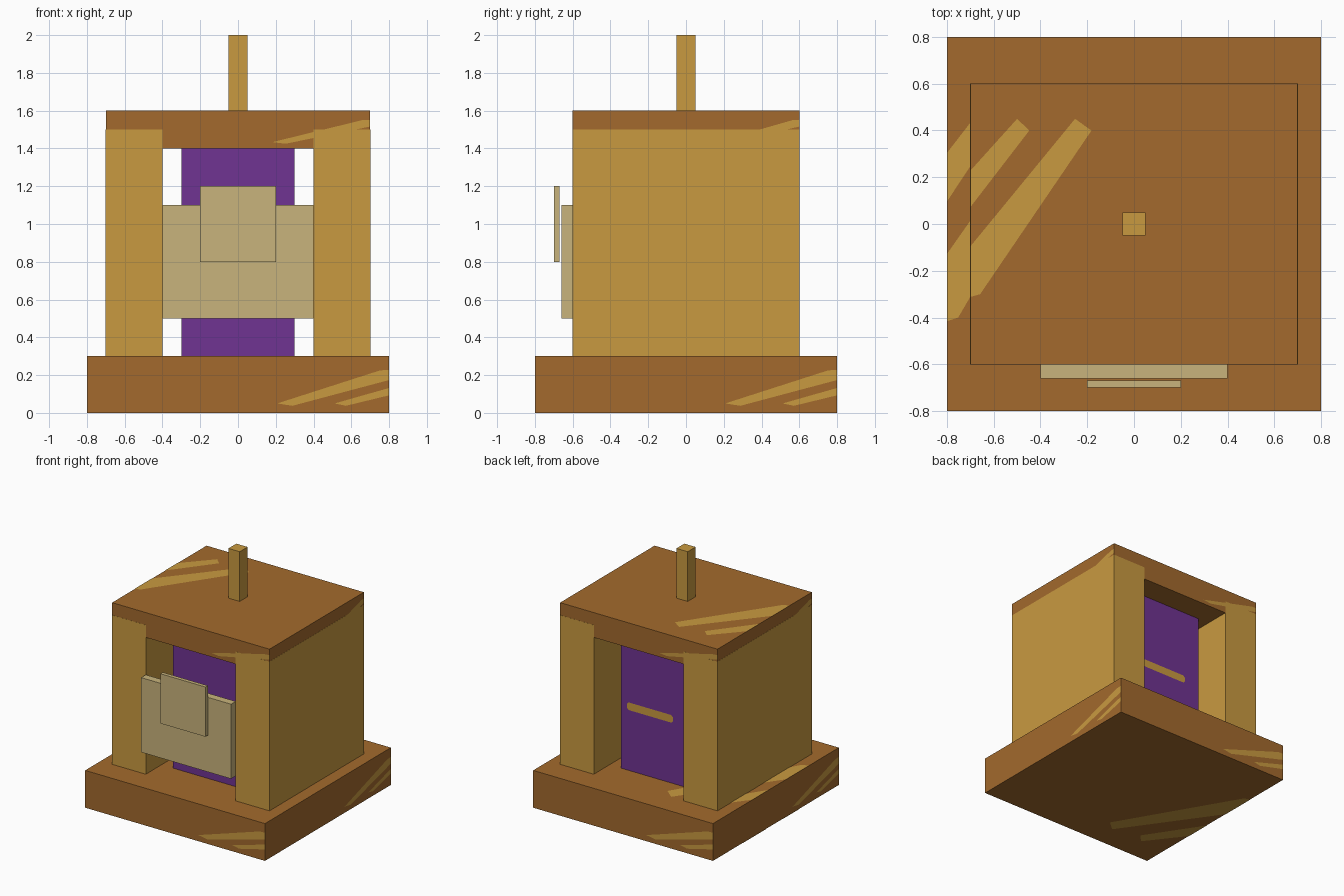
import bpy
import bmesh
import math
from mathutils import Vector

default = bpy.data.objects.get("Cube")
if default:
    bpy.data.objects.remove(default, do_unlink=True)


def material(name, rgb):
    """Flat material from 0-255 display values, stored as linear."""
    lin = [((c / 255 + 0.055) / 1.055) ** 2.4 for c in rgb]
    mat = bpy.data.materials.new(name)
    mat.use_nodes = True
    mat.diffuse_color = (*lin, 1)
    bsdf = next(n for n in mat.node_tree.nodes if n.type == 'BSDF_PRINCIPLED')
    bsdf.inputs["Base Color"].default_value = (*lin, 1)
    return mat


brown = material("brown wood", (163, 106, 45))
gold = material("golden wood", (201, 154, 64))
purple = material("purple", (112, 52, 146))
beige = material("beige", (201, 180, 124))

X, Y, Z = Vector((1, 0, 0)), Vector((0, 1, 0)), Vector((0, 0, 1))
SIDES = [(n, Z.cross(n), Z) for n in (X, -X, Y, -Y)]
ALL_FACES = SIDES + [(Z, -X, -Y), (-Z, -X, Y)]
LIFT = 0.002

# Grain streaks as outlines in face coordinates running from 0 to 1
GRAIN = [
    [(.63, .167), (.68, .125), (1, .58), (1, .76), (.97, .75)],
    [(.82, .167), (.857, .125), (1, .31), (1, .44)],
]


def bar(u0, u1, v, ru, rv, steps=6):
    """Horizontal bar outline with rounded ends."""
    pts = []
    for centre, start in ((u1, -math.pi / 2), (u0, math.pi / 2)):
        for i in range(steps + 1):
            a = start + math.pi * i / steps
            pts.append((centre + ru * math.cos(a), v + rv * math.sin(a)))
    return pts


def box(name, lo, hi, mat, marks=(), faces=()):
    """Box between two corners, with golden marks laid on the given faces."""
    lo, hi = Vector(lo), Vector(hi)
    centre, half = (lo + hi) / 2, (hi - lo) / 2
    bm = bmesh.new()
    bmesh.ops.create_cube(bm, size=2)
    for v in bm.verts:
        v.co = centre + v.co * half
    for n, right, up in faces:
        for outline in marks:
            verts = []
            for u, w in outline:
                d = n + right * (2 * u - 1) + up * (2 * w - 1)
                verts.append(bm.verts.new(centre + d * half + n * LIFT))
            bm.faces.new(verts).material_index = 1
    mesh = bpy.data.meshes.new(name)
    bm.to_mesh(mesh)
    bm.free()
    mesh.materials.append(mat)
    if marks:
        mesh.materials.append(gold)
    obj = bpy.data.objects.new(name, mesh)
    bpy.context.collection.objects.link(obj)
    return obj


# Base slab and roof slab with grain streaks
box("base", (-.8, -.8, 0), (.8, .8, .3), brown, GRAIN, ALL_FACES)
box("roof", (-.7, -.6, 1.4), (.7, .6, 1.6), brown, GRAIN, ALL_FACES)

# Side walls, a hair proud of the roof they overlap
for side, x0, x1 in (("right", -.701, -.4), ("left", .4, .701)):
    box(side + "_wall", (x0, -.601, .3), (x1, .601, 1.5), gold)

# Inner core with a golden bar on each side
box("core", (-.3, -.4, .3), (.3, .4, 1.4), purple,
    [bar(.13, .74, .47, .04, .028)], SIDES)

# Front plates
box("large_front_plate", (-.4, -.66, .5), (.4, -.6, 1.1), beige)
box("small_front_plate", (-.2, -.7, .8), (.2, -.67, 1.2), beige)

# Rod on the roof
box("top_rod", (-.05, -.05, 1.6), (.05, .05, 2), gold)
